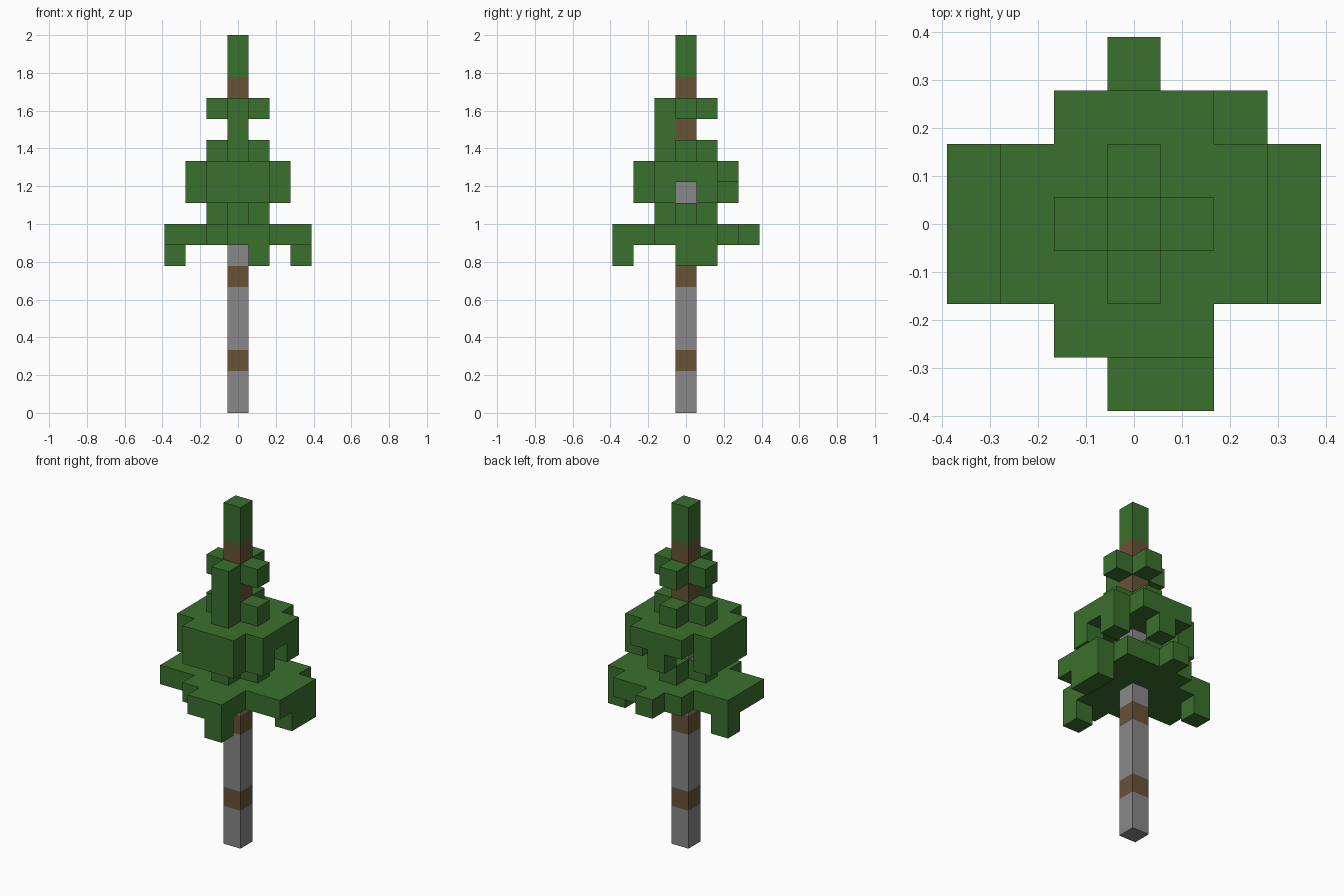
import bpy
import bmesh
from mathutils import Vector

cube = bpy.data.objects.get("Cube")
if cube:
    bpy.data.objects.remove(cube)

CELL = 1 / 9


def material(name, rgb):
    mat = bpy.data.materials.new(name)
    mat.use_nodes = True
    mat.diffuse_color = (*rgb, 1)
    bsdf = next(n for n in mat.node_tree.nodes if n.type == 'BSDF_PRINCIPLED')
    bsdf.inputs["Base Color"].default_value = (*rgb, 1)
    return mat


leaf_green = material("leaf green", (0.042, 0.162, 0.026))
bark_grey = material("bark grey", (0.246, 0.246, 0.246))
bark_brown = material("bark brown", (0.138, 0.084, 0.037))


def block(xs, ys, zs):
    """Cells in an inclusive box of (low, high) ranges."""
    return {(x, y, z)
            for x in range(xs[0], xs[1] + 1)
            for y in range(ys[0], ys[1] + 1)
            for z in range(zs[0], zs[1] + 1)}


def column(x, y, low, high):
    return block((x, x), (y, y), (low, high))


def cross(z):
    """One ring of four short branches around the trunk."""
    return {(1, 0, z), (-1, 0, z), (0, 1, z), (0, -1, z)}


# Trunk and the layers whose bark is brown
trunk = column(0, 0, 0, 15)
brown_layers = {2, 6, 13, 15}

# Lower skirt with its hanging tips
lower_skirt = block((-3, 3), (-1, 1), (8, 8)) | block((-1, 1), (-2, 2), (8, 8))
lower_skirt |= block((0, 1), (-3, -3), (8, 8)) | {(0, 3, 8), (2, 2, 8)}
lower_skirt |= {(1, -3, 7), (3, 0, 7), (3, 1, 7), (-3, 1, 7)}

# Upper skirt: a solid roof with an open shell hanging beneath it
upper_skirt = block((-2, 2), (-1, 1), (11, 11)) | block((-1, 1), (-2, 2), (11, 11))
upper_skirt |= block((-1, 1), (-2, -2), (10, 10)) | block((-2, -2), (-1, 1), (10, 10))
upper_skirt |= {(2, -1, 10), (2, 1, 10), (0, 2, 10)}

# Short branches and the growing tip
branches = cross(9) | cross(12) | cross(14) | {(0, -1, 13)}
tip = column(0, 0, 16, 17)

foliage = (lower_skirt | upper_skirt | branches | tip) - trunk
occupied = foliage | trunk


def build(name, cells, mats, rule):
    """Join cells into one mesh, keeping only the exposed faces."""
    bm = bmesh.new()
    for cell in sorted(cells):
        for axis in range(3):
            for sign in (-1, 1):
                near = list(cell)
                near[axis] += sign
                if tuple(near) in occupied:
                    continue
                n, u, v = Vector(), Vector(), Vector()
                n[axis] = sign / 2
                u[(axis + 1) % 3] = sign / 2
                v[(axis + 2) % 3] = 0.5
                centre = Vector(cell) + Vector((0, 0, 0.5)) + n
                corners = (centre - u - v, centre + u - v, centre + u + v, centre - u + v)
                face = bm.faces.new([bm.verts.new(c * CELL) for c in corners])
                face.material_index = rule(cell)
    bmesh.ops.remove_doubles(bm, verts=bm.verts, dist=CELL / 100)
    bmesh.ops.dissolve_limit(bm, angle_limit=0.01, verts=bm.verts, edges=bm.edges,
                             delimit={'MATERIAL'})
    mesh = bpy.data.meshes.new(name)
    bm.to_mesh(mesh)
    bm.free()
    for mat in mats:
        mesh.materials.append(mat)
    obj = bpy.data.objects.new(name, mesh)
    bpy.context.collection.objects.link(obj)
    return obj


build("trunk", trunk, [bark_grey, bark_brown], lambda c: int(c[2] in brown_layers))
for part, cells in (("lower_skirt", lower_skirt), ("upper_skirt", upper_skirt),
                    ("branches", branches), ("tip", tip)):
    build(part, cells - trunk, [leaf_green], lambda c: 0)
